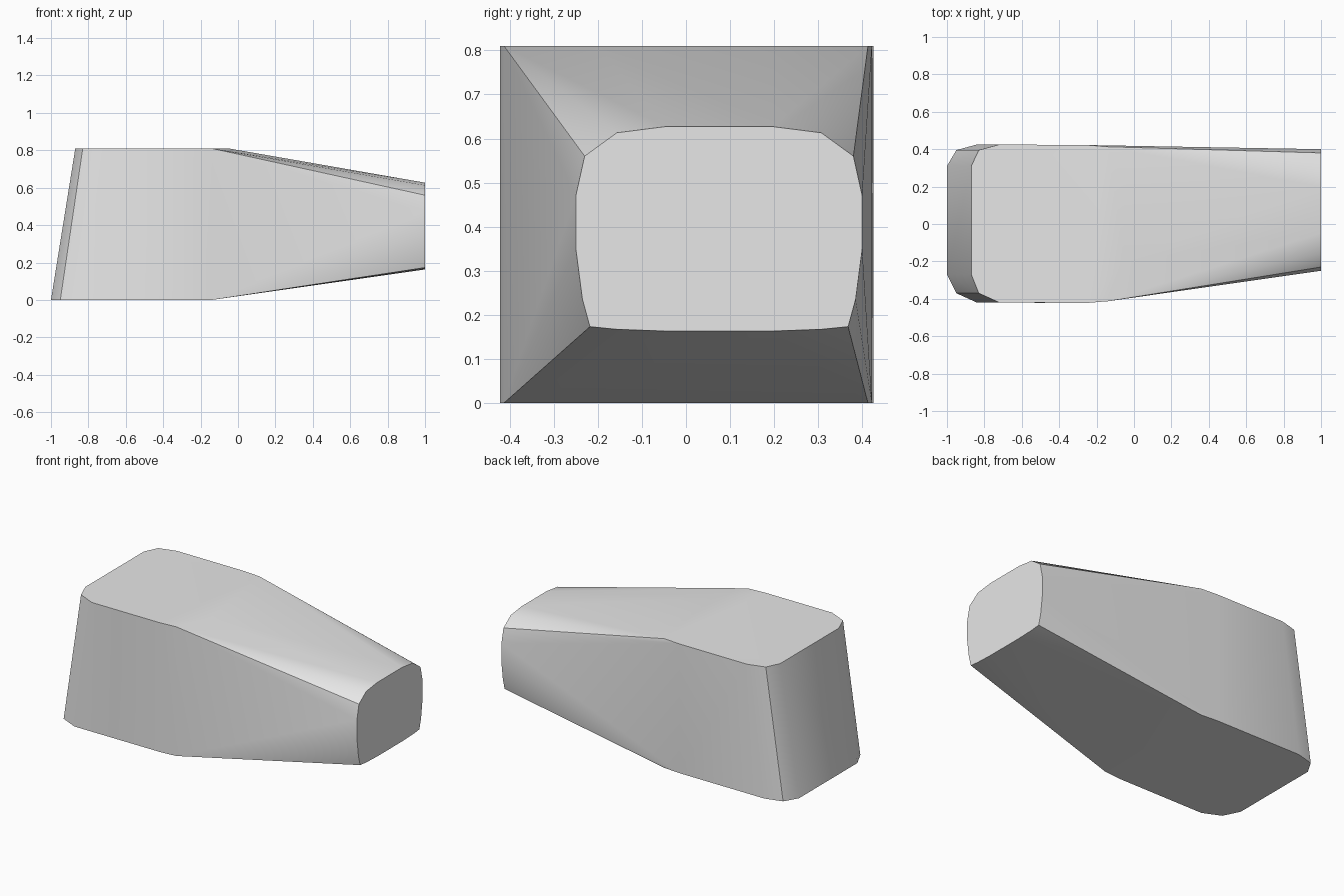
import bpy
import bmesh
import math

# Remove the default cube
default_cube = bpy.data.objects.get("Cube")
if default_cube:
    bpy.data.objects.remove(default_cube, do_unlink=True)

HEIGHT = 0.81
END_CENTRE = 0.075

# Single grey material
grey = bpy.data.materials.new("light_grey")
grey.use_nodes = True
colour = (0.8, 0.8, 0.8, 1.0)
grey.diffuse_color = colour
grey.node_tree.nodes["Principled BSDF"].inputs["Base Color"].default_value = colour

# Rounded corners of the blunt end: x at the base, x at the top, front y, back y
blunt_corners = [
    (-1.0, -0.87, -0.27, 0.31),
    (-0.95, -0.83, -0.37, 0.395),
    (-0.84, -0.72, -0.42, 0.425),
]

# Where the straight body starts to taper: x at the base, x at the top, half width
taper_start = [
    (-0.25, -0.25, 0.422),
    (-0.14, -0.14, 0.413),
    (-0.13, -0.05, 0.2),
]

# Half profile of the narrow end: distance from its centre line, height
end_profile = [
    (0.122, 0.627), (0.232, 0.613), (0.305, 0.56),
    (0.325, 0.47), (0.325, 0.35), (0.31, 0.235),
    (0.293, 0.173), (0.232, 0.167), (0.122, 0.163),
]


def collect_points():
    points = []
    for base_x, top_x, front, back in blunt_corners:
        for y in (front, back):
            points += [(base_x, y, 0), (top_x, y, HEIGHT)]
    for base_x, top_x, half in taper_start:
        for y in (-half, half):
            points += [(base_x, y, 0), (top_x, y, HEIGHT)]
    for offset, z in end_profile:
        for side in (-1, 1):
            points.append((1.0, END_CENTRE + side * offset, z))
    return points


# Tapered body: the convex skin around the base, top and narrow end
bm = bmesh.new()
for point in collect_points():
    bm.verts.new(point)
hull = bmesh.ops.convex_hull(bm, input=bm.verts[:], use_existing_faces=False)
loose = [v for v in bm.verts if not v.link_faces]
bmesh.ops.delete(bm, geom=loose, context="VERTS")

# Merge the coplanar triangles into clean flat faces
bmesh.ops.dissolve_limit(bm, angle_limit=math.radians(0.5),
                         verts=bm.verts[:], edges=bm.edges[:])
bmesh.ops.recalc_face_normals(bm, faces=bm.faces[:])

mesh = bpy.data.meshes.new("tapered_body")
bm.to_mesh(mesh)
bm.free()
mesh.materials.append(grey)
body = bpy.data.objects.new("tapered_body", mesh)
bpy.context.collection.objects.link(body)

# Soft sides with sharp rims
for obj in bpy.context.selected_objects:
    obj.select_set(False)
body.select_set(True)
bpy.context.view_layer.objects.active = body
bpy.ops.object.shade_smooth_by_angle(angle=math.radians(30))
